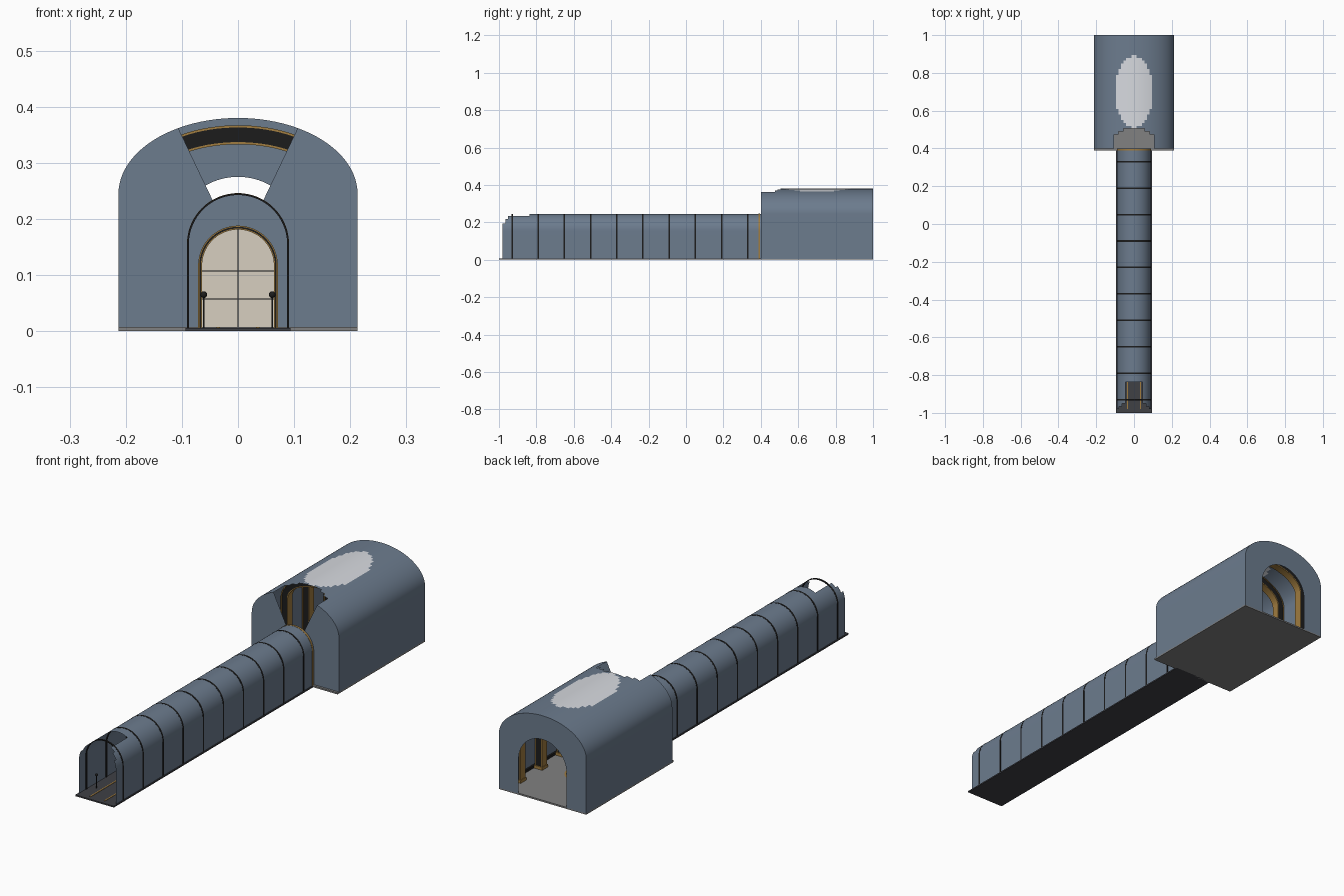
import bpy, bmesh, math

if "Cube" in bpy.data.objects:
    bpy.data.objects.remove(bpy.data.objects["Cube"])

def mat(name, c):
    m = bpy.data.materials.new(name)
    m.diffuse_color = (*c, 1)
    m.use_nodes = True
    m.node_tree.nodes["Principled BSDF"].inputs["Base Color"].default_value = m.diffuse_color
    return m

BLUE = mat("slate_blue", (0.15, 0.20, 0.27))
PALE = mat("pale_skylight", (0.68, 0.70, 0.74))
CREAM = mat("cream", (0.68, 0.62, 0.53))
BLACK = mat("black", (0.012, 0.012, 0.012))
GOLD = mat("gold", (0.35, 0.20, 0.05))
GREY = mat("grey_floor", (0.22, 0.22, 0.22))
DARK = mat("dark_floor", (0.05, 0.052, 0.06))

N, W = 48, 6                      # arch and side-wall segments
HALL, TUNNEL = (0.213, 0.245, 0.135), (0.09, 0.155, 0.09)
DOOR, EXIT = (0.07, 0.117, 0.07), (0.117, 0.158, 0.117)

def arch(hw, spring, rise):
    """Arch outline from the right foot over the crown to the left foot."""
    right = [(hw, 0.005 + (spring - 0.005) * i / W) for i in range(W)]
    top = [(hw * math.cos(math.pi * i / N), spring + rise * math.sin(math.pi * i / N))
           for i in range(N + 1)]
    return right + top + [(-x, z) for x, z in reversed(right)]

def inset(a, d):
    return (a[0] - d, a[1], a[2] - d)

def loft(name, loops, mats, skip=None, tint=None, closed=False):
    """Skin quads between successive loops; skip drops faces, tint picks a material."""
    bm = bmesh.new()
    rows = [[bm.verts.new(p) for p in loop] for loop in loops]
    pairs = list(zip(rows, rows[1:] + rows[:1])) if closed else list(zip(rows, rows[1:]))
    for a, b in pairs:
        for i in range(len(a) - 1):
            q = (a[i], a[i + 1], b[i + 1], b[i])
            c = sum((v.co for v in q), q[0].co * 0) / 4
            if skip and skip(c, i):
                continue
            f = bm.faces.new(q)
            if tint:
                f.material_index = tint(c)
    if closed:
        for k in (0, -1):
            bm.faces.new([r[k] for r in rows])
    bmesh.ops.recalc_face_normals(bm, faces=bm.faces)
    return finish(name, bm, mats)

def finish(name, bm, mats):
    me = bpy.data.meshes.new(name)
    loose = [v for v in bm.verts if not v.link_faces]
    bmesh.ops.delete(bm, geom=loose, context='VERTS')
    bm.to_mesh(me)
    bm.free()
    ob = bpy.data.objects.new(name, me)
    bpy.context.collection.objects.link(ob)
    for m in mats:
        me.materials.append(m)
    bpy.context.view_layer.objects.active = ob
    bpy.ops.object.select_all(action='DESELECT')
    ob.select_set(True)
    bpy.ops.object.shade_smooth_by_angle(angle=math.radians(30))
    return ob

def at(a, y):
    return [(x, y, z) for x, z in arch(*a)]

def vault(name, a, y0, y1, steps, mats, **kw):
    return loft(name, [at(a, y0 + (y1 - y0) * i / steps) for i in range(steps + 1)], mats, **kw)

def band(name, outer, d, y0, y1, m):
    """Solid arch rib of radial thickness d."""
    inner = inset(outer, d)
    return loft(name, [at(outer, y0), at(outer, y1), at(inner, y1), at(inner, y0)],
                [m], closed=True)

def box(name, x0, x1, y0, y1, z0, z1, m):
    bm = bmesh.new()
    bmesh.ops.create_cube(bm, size=1)
    for v in bm.verts:
        v.co = ((x0 + x1) / 2 + v.co.x * (x1 - x0), (y0 + y1) / 2 + v.co.y * (y1 - y0),
                (z0 + z1) / 2 + v.co.z * (z1 - z0))
    return finish(name, bm, [m])

# Tunnel vault, broken open at the front crown
def tunnel_gap(c, i):
    reach = 0.045 if c.y > -0.95 else 0.065 if c.y > -0.97 else 0.08
    return c.z > 0.155 and c.y < -0.84 and abs(c.x) < reach
vault("tunnel_vault", TUNNEL, -0.98, 0.40, 96, [BLUE], skip=tunnel_gap)

# Hall vault, with a pale oval skylight and a broken front crown
def hall_gap(c, i):
    reach = 0.108 if c.y < 0.47 else 0.085 if c.y < 0.49 else 0.05
    return c.z > 0.3 and c.y < 0.505 and abs(c.x) < reach
def skylight(c):
    return int(c.z > 0.3 and (c.x / 0.1) ** 2 + ((c.y - 0.70) / 0.19) ** 2 < 1)
vault("hall_vault", HALL, 0.40, 1.0, 40, [BLUE, PALE], skip=hall_gap, tint=skylight)

# End walls of the hall
def wedge(c, i):
    return abs(i + 0.5 - W - N / 2) < N / 6
loft("hall_front_wall", [at(TUNNEL, 0.40), at(HALL, 0.40)], [BLUE], skip=wedge)
loft("doorway_wall", [at(DOOR, 0.40), at(TUNNEL, 0.40)], [BLUE])
loft("hall_back_wall", [at(EXIT, 1.0), at(HALL, 1.0)], [BLUE])

# Floors and skirting
box("tunnel_floor", -0.094, 0.094, -1.0, 0.40, 0, 0.006, DARK)
box("hall_floor", -0.213, 0.213, 0.39, 1.0, 0, 0.007, GREY)
for s in (-1, 1):
    box("floor_strip", s * 0.035 - 0.003, s * 0.035 + 0.003, -0.98, 0.39, 0.005, 0.0075, GOLD)
    box("hall_skirting", s * 0.208 - 0.004, s * 0.208 + 0.004, 0.41, 0.99, 0.004, 0.018, BLACK)

# Round floor medallion
for r, z, m in ((0.085, 0.008, GOLD), (0.078, 0.009, DARK), (0.045, 0.010, GOLD), (0.04, 0.011, GREY)):
    bm = bmesh.new()
    ring = bmesh.ops.create_circle(bm, cap_ends=True, radius=r, segments=48)["verts"]
    for v in ring:
        v.co.y += 0.70
        v.co.z = z
    finish("floor_medallion", bm, [m])

# Tunnel ribs, just showing through the vault
for k in range(10):
    y = -0.93 + 0.14 * k
    band("tunnel_rib", inset(TUNNEL, -0.0006), 0.003, y - 0.004, y + 0.004, BLACK)
band("tunnel_mouth_trim", inset(TUNNEL, -0.001), 0.003, 0.388, 0.396, GOLD)

# Hall ribs: black arches with gold edges and gold feet
for y in (0.60, 0.75, 0.90):
    rib = inset(HALL, 0.015)
    band("hall_rib", rib, 0.030, y - 0.015, y + 0.015, BLACK)
    band("hall_rib_outer_edge", inset(rib, -0.002), 0.004, y - 0.017, y + 0.017, GOLD)
    band("hall_rib_inner_edge", inset(rib, 0.028), 0.004, y - 0.017, y + 0.017, GOLD)
    for s in (-1, 1):
        box("hall_rib_foot", s * 0.183 - 0.02, s * 0.183 + 0.02, y - 0.02, y + 0.02, 0.005, 0.02, GOLD)

# Doorway frame and cream doors with glazing bars
band("door_frame_outer", inset(DOOR, -0.001), 0.002, 0.386, 0.40, GOLD)
band("door_frame", inset(DOOR, 0.001), 0.003, 0.388, 0.40, BLACK)
band("door_frame_inner", inset(DOOR, 0.004), 0.002, 0.386, 0.40, GOLD)
bm = bmesh.new()
bm.faces.new([bm.verts.new(p) for p in at(inset(DOOR, 0.004), 0.398)])
finish("door_panel", bm, [CREAM])
box("door_seam", -0.0008, 0.0008, 0.395, 0.397, 0.006, 0.182, DARK)
for z in (0.057, 0.107):
    box("door_rail", -0.064, 0.064, 0.395, 0.397, z - 0.0008, z + 0.0008, DARK)

# Ball-topped posts along the tunnel
for k in range(5):
    for s in (-1, 1):
        y = -0.90 + 0.28 * k
        box("post", s * 0.061 - 0.0015, s * 0.061 + 0.0015, y - 0.0015, y + 0.0015, 0.005, 0.065, BLACK)
        bm = bmesh.new()
        for v in bmesh.ops.create_uvsphere(bm, u_segments=16, v_segments=10, radius=0.006)["verts"]:
            v.co.x += s * 0.061
            v.co.y += y
            v.co.z += 0.065
        finish("post_ball", bm, [BLACK])
